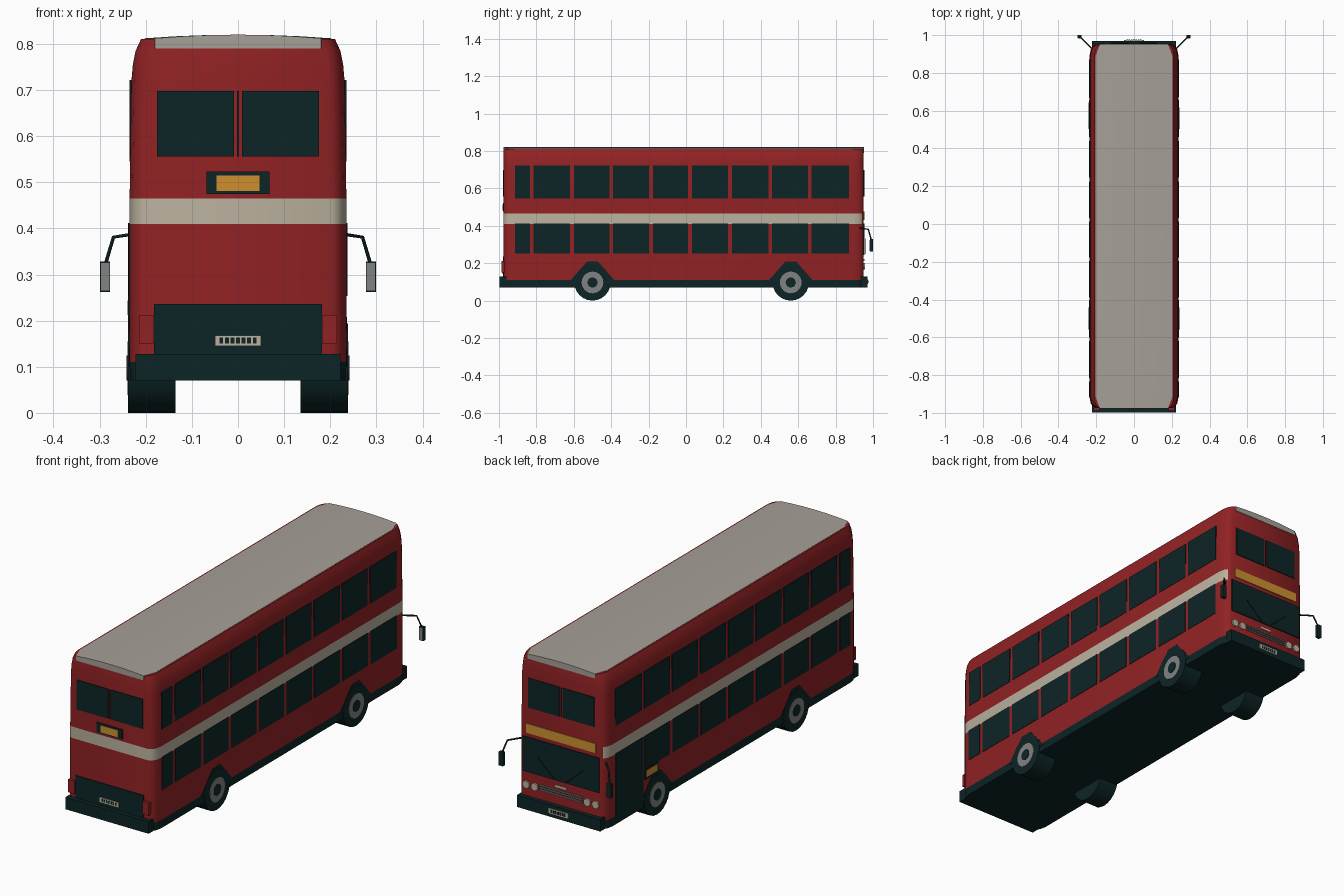
import bpy
import bmesh
import math
from mathutils import Vector, Matrix

if "Cube" in bpy.data.objects:
    bpy.data.objects.remove(bpy.data.objects["Cube"])


def material(name, r, g, b):
    m = bpy.data.materials.new(name)
    m.use_nodes = True
    m.diffuse_color = (r, g, b, 1)
    m.node_tree.nodes["Principled BSDF"].inputs["Base Color"].default_value = (r, g, b, 1)
    return m


RED = material("red paint", 0.29, 0.016, 0.018)
CREAM = material("cream paint", 0.50, 0.45, 0.35)
ROOF = material("roof grey", 0.38, 0.35, 0.31)
DARK = material("dark glass and rubber", 0.004, 0.018, 0.019)
ORANGE = material("amber sign", 0.62, 0.28, 0.03)
METAL = material("metal grey", 0.22, 0.23, 0.23)

REAR, FRONT = -0.975, 0.95


def finish(name, bm, mats, smooth=False):
    bmesh.ops.recalc_face_normals(bm, faces=bm.faces)
    mesh = bpy.data.meshes.new(name)
    bm.to_mesh(mesh)
    bm.free()
    for m in mats:
        mesh.materials.append(m)
    ob = bpy.data.objects.new(name, mesh)
    bpy.context.collection.objects.link(ob)
    if smooth:
        bpy.ops.object.select_all(action="DESELECT")
        ob.select_set(True)
        bpy.context.view_layer.objects.active = ob
        bpy.ops.object.shade_smooth_by_angle(angle=math.radians(30))
    return ob


def box(name, mat, xs, ys, zs):
    bm = bmesh.new()
    bmesh.ops.create_cube(bm, size=1)
    lo, hi = Vector((xs[0], ys[0], zs[0])), Vector((xs[1], ys[1], zs[1]))
    for v in bm.verts:
        v.co = (lo + hi) / 2 + v.co * (hi - lo)
    return finish(name, bm, [mat])


def loft(bm, rings):
    rows = [[bm.verts.new(p) for p in ring] for ring in rings]
    n = len(rows[0])
    for a, b in zip(rows, rows[1:]):
        for i in range(n):
            bm.faces.new((a[i], a[(i + 1) % n], b[(i + 1) % n], b[i]))
    bm.faces.new(rows[0])
    bm.faces.new(rows[-1])


def cylinder(name, mat, centre, radius, depth, axis="X", sides=24):
    bm = bmesh.new()
    bmesh.ops.create_cone(bm, cap_ends=True, segments=sides, radius1=radius,
                          radius2=radius, depth=depth)
    turn = Matrix.Rotation(math.pi / 2, 4, "Y" if axis == "X" else "X")
    bmesh.ops.transform(bm, matrix=Matrix.Translation(centre) @ turn, verts=bm.verts)
    return finish(name, bm, [mat], True)


def rod(name, points, radius=0.004):
    curve = bpy.data.curves.new(name, "CURVE")
    curve.dimensions = "3D"
    curve.bevel_depth = radius
    curve.bevel_resolution = 1
    curve.use_fill_caps = True
    spline = curve.splines.new("POLY")
    spline.points.add(len(points) - 1)
    for p, co in zip(spline.points, points):
        p.co = (*co, 1)
    curve.materials.append(DARK)
    ob = bpy.data.objects.new(name, curve)
    bpy.context.collection.objects.link(ob)


def side_box(name, mat, s, x0, x1, ys, zs):
    return box(name, mat, sorted((s * x0, s * x1)), ys, zs)


# Body shell: rounded plan lofted through the side profile
def plan(half, z):
    corner = [(half, 0.055), (half - 0.006, 0.025), (half - 0.017, 0.008), (half - 0.032, 0)]
    pts = [(x, FRONT - d) for x, d in corner]
    pts += [(-x, FRONT - d) for x, d in reversed(corner)]
    pts += [(-x, REAR + d) for x, d in corner]
    pts += [(x, REAR + d) for x, d in reversed(corner)]
    return [(x, y, z) for x, y in pts]


body = bmesh.new()
loft(body, [plan(h, z) for h, z in ((0.234, 0.07), (0.235, 0.11), (0.235, 0.41), (0.235, 0.465),
                                    (0.231, 0.72), (0.228, 0.755), (0.222, 0.785), (0.21, 0.811))])
bmesh.ops.recalc_face_normals(body, faces=body.faces)
for f in body.faces:
    z = f.calc_center_median().z
    if z < 0.11:
        f.material_index = 2
    elif 0.41 < z < 0.465 and f.normal.y < 0.8:
        f.material_index = 1
finish("body", body, [RED, CREAM, DARK], True)

# Cambered roof panel, narrowing at both ends
roof = bmesh.new()
sections = []
for y, h in ((REAR - 0.002, 0.18), (REAR + 0.06, 0.203), (FRONT - 0.06, 0.203), (FRONT + 0.002, 0.18)):
    arch = [(t * h, 0.820 - 0.008 * t * t) for t in (-1, -0.66, -0.33, 0, 0.33, 0.66, 1)]
    sections.append([(x, y, z) for x, z in [(-h, 0.79)] + arch + [(h, 0.79)]])
loft(roof, sections)
finish("roof", roof, [ROOF], True)

# Side windows, two decks
pillars = [-0.825, -0.61, -0.40, -0.187, 0.022, 0.235, 0.45, 0.662]
starts = [-0.915] + [p + 0.01 for p in pillars]
ends = [p - 0.01 for p in pillars] + [0.872]
for s, side in ((1, "left"), (-1, "right")):
    for i, (a, b) in enumerate(zip(starts, ends)):
        side_box(f"{side}_upper_window_{i}", DARK, s, 0.227, 0.2355, (a, b), (0.545, 0.722))
        side_box(f"{side}_lower_window_{i}", DARK, s, 0.23, 0.237, (a, b), (0.253, 0.412))

# Doors and side sign on the kerb side
box("front_door", DARK, (-0.238, -0.23), (0.665, 0.872), (0.11, 0.412))
box("side_sign_frame", DARK, (-0.238, -0.23), (0.55, 0.65), (0.2, 0.252))
box("side_sign", ORANGE, (-0.24, -0.234), (0.558, 0.642), (0.212, 0.244))

# Wheels and arches
for s, side in ((1, "left"), (-1, "right")):
    for y, end in ((-0.5, "rear"), (0.56, "front")):
        bm = bmesh.new()
        shape = [(-0.125, 0.1), (-0.03, 0.208), (0.03, 0.208), (0.125, 0.1)]
        loft(bm, [[(s * x, y + dy, z) for dy, z in shape] for x in (0.23, 0.2365)])
        finish(f"{side}_{end}_arch", bm, [DARK])
        cylinder(f"{side}_{end}_tyre", DARK, (s * 0.187, y, 0.097), 0.097, 0.102)
        cylinder(f"{side}_{end}_rim", METAL, (s * 0.236, y, 0.097), 0.058, 0.008)
        cylinder(f"{side}_{end}_hub", DARK, (s * 0.238, y, 0.097), 0.027, 0.008)


# Details on an end face; out is the outward y direction
def end_plate(name, mat, end, xs, zs, proud=0.004):
    face, out = (REAR, -1) if end == "rear" else (FRONT, 1)
    return box(name, mat, xs, sorted((face - out * 0.004, face + out * proud)), zs)


for end in ("rear", "front"):
    for s, side in ((1, "left"), (-1, "right")):
        end_plate(f"{end}_{side}_upper_window", DARK, end, sorted((s * 0.009, s * 0.176)), (0.556, 0.698))
    end_plate(f"{end}_window_bar", DARK, end, (-0.002, 0.002), (0.556, 0.698))

end_plate("rear_sign_frame", DARK, "rear", (-0.068, 0.068), (0.475, 0.523))
end_plate("rear_sign", ORANGE, "rear", (-0.047, 0.047), (0.481, 0.515), 0.006)
end_plate("rear_engine_cover", DARK, "rear", (-0.182, 0.182), (0.12, 0.236))
end_plate("rear_plate", CREAM, "rear", (-0.05, 0.05), (0.145, 0.168), 0.008)
for i in range(7):
    x = (i - 3) * 0.012
    end_plate(f"rear_plate_mark_{i}", DARK, "rear", (x - 0.004, x + 0.004), (0.15, 0.163), 0.0095)
for s, side in ((1, "left"), (-1, "right")):
    end_plate(f"{side}_tail_lamp", RED, "rear", sorted((s * 0.182, s * 0.215)), (0.15, 0.212), 0.012)

end_plate("front_sign", ORANGE, "front", (-0.185, 0.185), (0.432, 0.477))
end_plate("windscreen", DARK, "front", (-0.204, 0.204), (0.245, 0.412), 0.005)
end_plate("front_badge_bar", CREAM, "front", (-0.03, 0.03), (0.212, 0.222))
for i in range(3):
    z = 0.172 + i * 0.011
    end_plate(f"grille_bar_{i}", METAL, "front", (-0.115, 0.115), (z, z + 0.006), 0.005)
for s, side in ((1, "left"), (-1, "right")):
    for x, place in ((0.14, "inner"), (0.185, "outer")):
        cylinder(f"{side}_{place}_headlamp", CREAM, (s * x, FRONT, 0.183), 0.018, 0.014, "Y", 16)
    rod(f"{side}_wiper", [(s * 0.03, FRONT + 0.008, 0.25), (s * 0.12, FRONT + 0.008, 0.33)], 0.002)

# Bumpers
box("rear_bumper", DARK, (-0.222, 0.222), (-0.998, -0.96), (0.07, 0.128))
box("front_bumper", DARK, (-0.222, 0.222), (0.93, 0.97), (0.07, 0.128))
box("front_plate", CREAM, (-0.052, 0.052), (0.968, 0.974), (0.088, 0.112))
for i in range(7):
    x = (i - 3) * 0.012
    box(f"front_plate_mark_{i}", DARK, (x - 0.004, x + 0.004), (0.97, 0.9755), (0.093, 0.107))

# Mirrors on bent arms
for s, side in ((1, "left"), (-1, "right")):
    rod(f"{side}_mirror_arm", [(s * 0.225, 0.93, 0.388), (s * 0.27, 0.975, 0.381), (s * 0.288, 0.992, 0.32)])
    side_box(f"{side}_mirror", DARK, s, 0.277, 0.299, (0.984, 1.0), (0.262, 0.328))
    side_box(f"{side}_mirror_glass", METAL, s, 0.279, 0.297, (0.982, 0.986), (0.265, 0.325))
